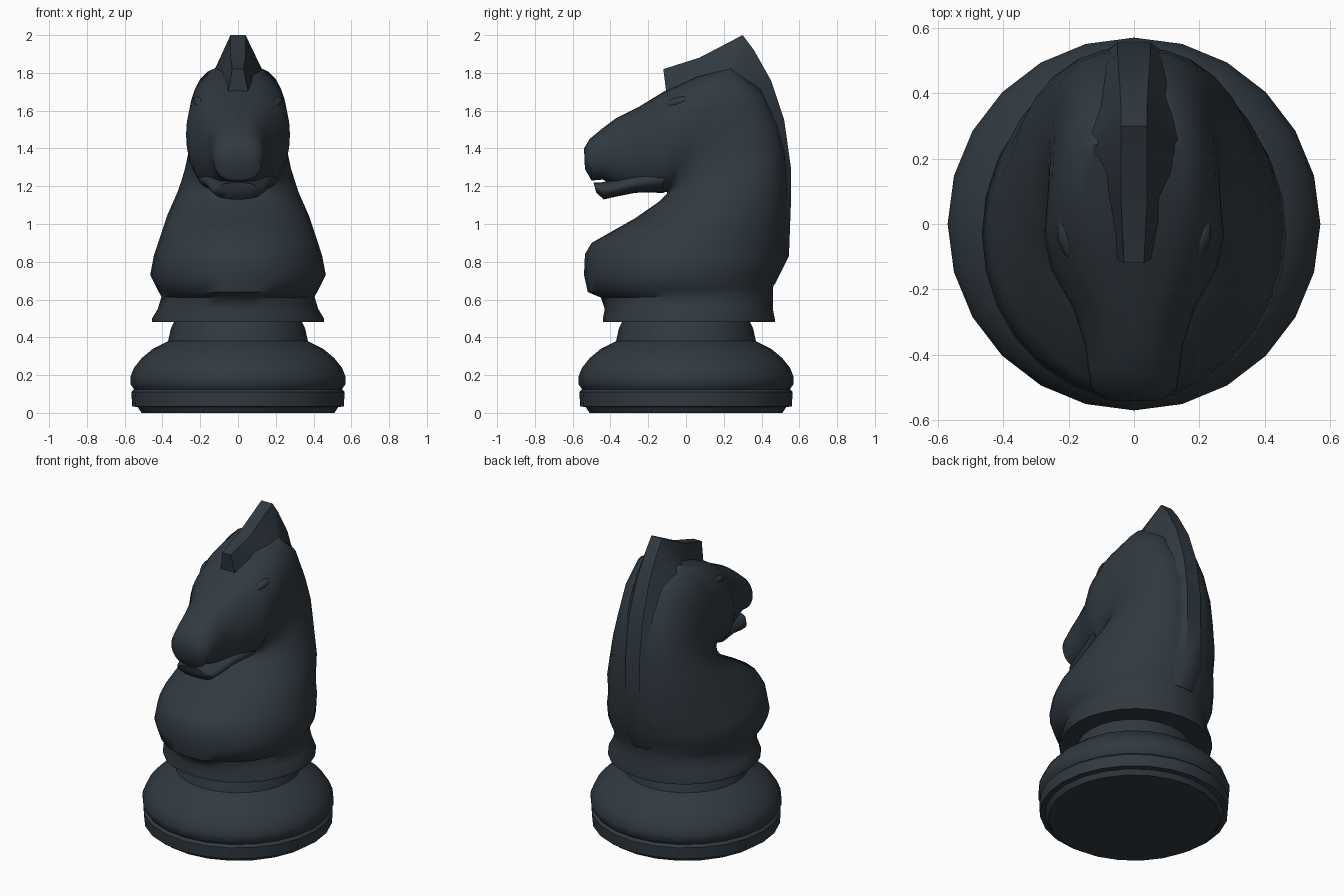
import bpy, bmesh, math
from mathutils import Vector

if "Cube" in bpy.data.objects:
    bpy.data.objects.remove(bpy.data.objects["Cube"])

paint = bpy.data.materials.new("dark slate")
paint.use_nodes = True
slate = (0.03, 0.042, 0.053, 1)
paint.diffuse_color = slate
paint.node_tree.nodes["Principled BSDF"].inputs["Base Color"].default_value = slate


def loft(name, rings, sharp=40):
    """Skin a list of equal closed rings and cap both ends."""
    bm = bmesh.new()
    loops = [[bm.verts.new(p) for p in ring] for ring in rings]
    n = len(loops[0])
    for a, b in zip(loops, loops[1:]):
        for i in range(n):
            j = (i + 1) % n
            bm.faces.new((a[i], a[j], b[j], b[i]))
    bm.faces.new(loops[0])
    bm.faces.new(loops[-1])
    bmesh.ops.recalc_face_normals(bm, faces=bm.faces)
    mesh = bpy.data.meshes.new(name)
    bm.to_mesh(mesh)
    bm.free()
    mesh.materials.append(paint)
    obj = bpy.data.objects.new(name, mesh)
    bpy.context.collection.objects.link(obj)
    bpy.ops.object.select_all(action='DESELECT')
    obj.select_set(True)
    bpy.context.view_layer.objects.active = obj
    bpy.ops.object.shade_smooth_by_angle(angle=math.radians(sharp))
    return obj


def circle(r, z, n=24):
    return [(r * math.cos(k * math.tau / n), r * math.sin(k * math.tau / n), z)
            for k in range(n)]


def section(fy, fz, by, bz, width, power, n=28):
    """Rounded section spanning a front point and a back point."""
    front, back = Vector((0, fy, fz)), Vector((0, by, bz))
    ring = []
    for k in range(n):
        t = k * math.tau / n
        s = math.sin(t)
        p = front.lerp(back, (1 - math.cos(t)) / 2)
        p.x = math.copysign(width * abs(s) ** power, s)
        ring.append(p)
    return ring


# Turned foot
foot = [(.51, 0), (.53, .03), (.56, .035), (.565, .11), (.55, .125), (.568, .15),
        (.57, .19), (.55, .24), (.51, .29), (.45, .34), (.37, .38), (.355, .45),
        (.335, .49)]
loft("foot", [circle(r, z) for r, z in foot])

# Chest, neck and head in one sweep that turns about the throat
body = [(-.44, .48, .47, .48, .455, 1), (-.44, .5, .47, .5, .455, 1),
        (-.43, .55, .46, .55, .425, 1), (-.45, .61, .46, .62, .405, 1),
        (-.52, .64, .46, .66, .425, 1), (-.54, .73, .48, .73, .465, 1),
        (-.535, .84, .52, .83, .445, 1), (-.5, .9, .53, .92, .42, 1),
        (-.27, 1.03, .54, 1.06, .375, .9), (-.14, 1.12, .54, 1.22, .32, .8),
        (-.1, 1.16, .53, 1.38, .285, .7), (-.1, 1.17, .49, 1.53, .265, .65),
        (-.1, 1.17, .4, 1.72, .26, .62), (-.11, 1.17, .25, 1.84, .265, .6),
        (-.12, 1.165, .05, 1.78, .275, .62), (-.15, 1.165, -.12, 1.7, .255, .65),
        (-.27, 1.175, -.25, 1.62, .185, .7), (-.37, 1.2, -.37, 1.56, .15, .75),
        (-.44, 1.235, -.45, 1.5, .14, .75), (-.5, 1.23, -.51, 1.45, .13, .75),
        (-.535, 1.29, -.54, 1.4, .085, .8)]
loft("horse_body", [section(*s) for s in body], 50)

# Lower jaw
jaw = [(-.12, 1.17, -.12, 1.32, .21, .7), (-.27, 1.165, -.27, 1.27, .17, .7),
       (-.37, 1.145, -.37, 1.235, .15, .7), (-.435, 1.13, -.45, 1.22, .13, .7),
       (-.475, 1.165, -.49, 1.22, .095, .8)]
loft("lower_jaw", [section(*s) for s in jaw], 50)

# Crest and mane: outer y, z, inner y, z, outer and inner half widths
mane = [(-.12, 1.82, -.1, 1.66, .03, .06), (.07, 1.88, .09, 1.72, .04, .1),
        (.3, 2.0, .2, 1.76, .04, .15), (.36, 1.92, .24, 1.73, .04, .17),
        (.45, 1.76, .32, 1.6, .045, .18), (.52, 1.55, .4, 1.46, .05, .18),
        (.555, 1.3, .44, 1.28, .05, .19), (.555, 1.1, .45, 1.1, .05, .2),
        (.545, .83, .44, .85, .05, .2), (.47, .68, .4, .7, .05, .17)]
loft("mane", [[(-a, y, z), (a, y, z), (b, v, w), (-b, v, w)]
              for y, z, v, w, a, b in mane], 35)

# Brow ridges and eyes, slanting down toward the muzzle
for side, label in ((1, "left"), (-1, "right")):
    for part, height, depth in (("brow", 1.645, .03), ("eye", 1.6, .018)):
        rings = []
        for k, girth in enumerate((.2, .8, 1, .8, .2)):
            y = -.12 + .035 * k
            c = Vector((side * (.185 + .009 * k), y, height + .3 * (y + .05)))
            rings.append([c + Vector((depth * girth * math.cos(q), 0,
                                      .025 * girth * math.sin(q)))
                          for q in [i * math.tau / 8 for i in range(8)]])
        loft(label + "_" + part, rings, 60)
